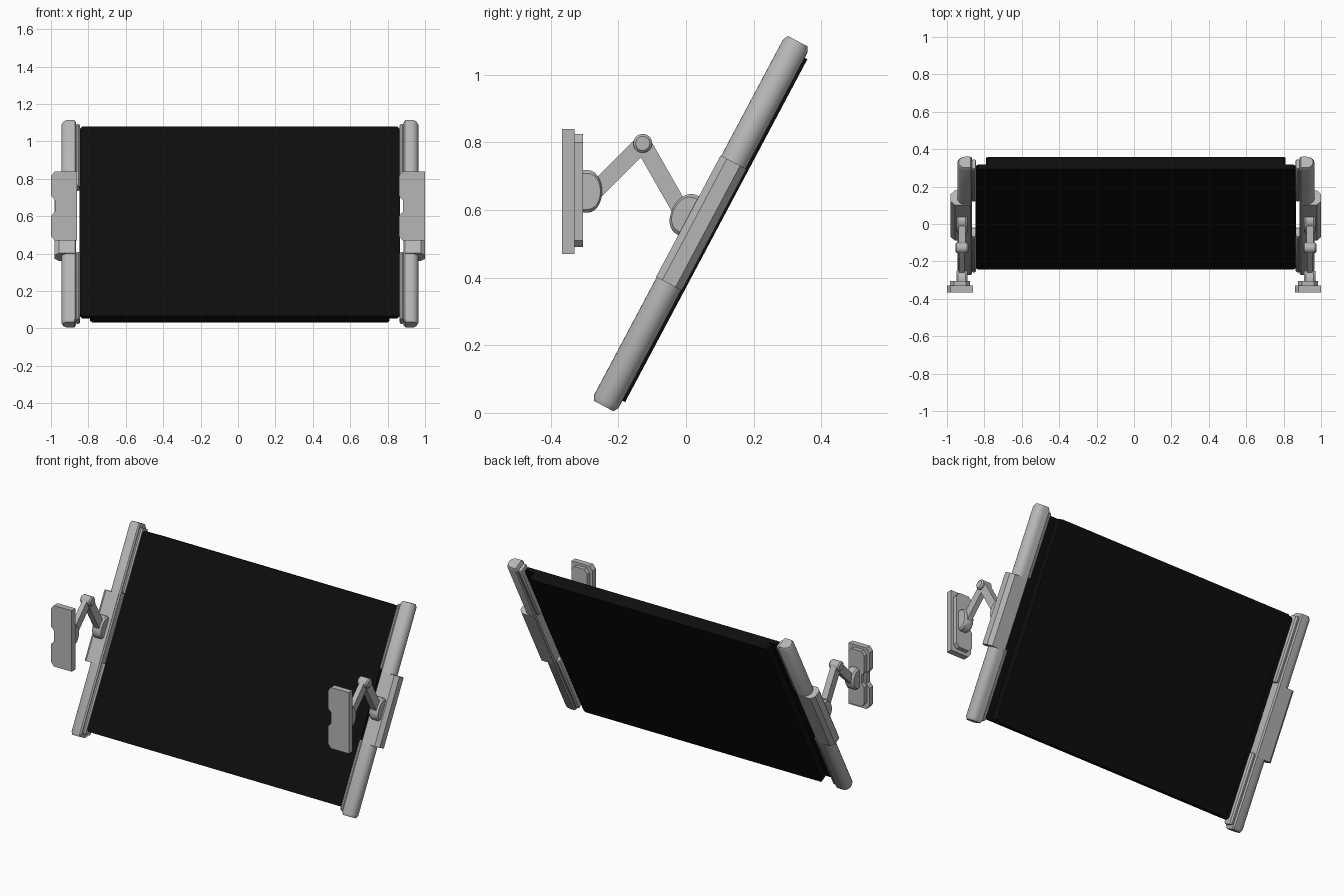
import bpy, bmesh, math

if "Cube" in bpy.data.objects:
    bpy.data.objects.remove(bpy.data.objects["Cube"])

TILT = math.radians(28)
SN, CS = math.sin(TILT), math.cos(TILT)
SHIFT = 0.01      # screen and rails sit slightly to the right


def material(name, value):
    m = bpy.data.materials.new(name)
    m.diffuse_color = (value, value, value, 1)
    m.use_nodes = True
    m.node_tree.nodes["Principled BSDF"].inputs["Base Color"].default_value = m.diffuse_color
    return m


GREY = material("light grey plastic", 0.47)
BLACK = material("black glass", 0.004)


def tilted(x, s, n):
    """x across, s up along the tilted rail, n out of its back."""
    return (x, -0.243 + SN * s + CS * n, 0.02 + CS * s - SN * n)


def loft(name, profile, levels, place, mat=GREY):
    """Stack a 2D profile at (position, scale) levels, mapped by place(a, b, t)."""
    ca = (min(p[0] for p in profile) + max(p[0] for p in profile)) / 2
    cb = (min(p[1] for p in profile) + max(p[1] for p in profile)) / 2
    bm = bmesh.new()
    rings = [[bm.verts.new(place(ca + (a - ca) * k, cb + (b - cb) * k, t))
              for a, b in profile] for t, k in levels]
    count = len(profile)
    bm.faces.new(rings[0])
    bm.faces.new(rings[-1])
    for low, high in zip(rings, rings[1:]):
        for i in range(count):
            j = (i + 1) % count
            bm.faces.new((low[i], low[j], high[j], high[i]))
    bmesh.ops.recalc_face_normals(bm, faces=bm.faces)
    mesh = bpy.data.meshes.new(name)
    bm.to_mesh(mesh)
    bm.free()
    mesh.materials.append(mat)
    ob = bpy.data.objects.new(name, mesh)
    bpy.context.collection.objects.link(ob)
    bpy.context.view_layer.objects.active = ob
    ob.select_set(True)
    bpy.ops.object.shade_smooth_by_angle(angle=math.radians(30))
    ob.select_set(False)
    return ob


def arc(cx, cy, rx, ry, start, end, steps):
    return [(cx + rx * math.cos(math.radians(start + (end - start) * i / steps)),
             cy + ry * math.sin(math.radians(start + (end - start) * i / steps)))
            for i in range(steps + 1)]


def chamfered(x0, x1, y0, y1, c):
    return [(x0 + c, y0), (x1 - c, y0), (x1, y0 + c), (x1, y1 - c),
            (x1 - c, y1), (x0 + c, y1), (x0, y1 - c), (x0, y0 + c)]


# Screen: wide front glass with a narrower back shell
def flat_panel(a, b, t):
    return tilted(a + SHIFT, b, t)


loft("screen_front", chamfered(-0.857, 0.857, 0.04, 1.188, 0.015),
     [(-0.022, 1), (0.003, 1)], flat_panel, BLACK)
loft("screen_back", chamfered(-0.80, 0.80, 0.04, 1.188, 0.01),
     [(0.003, 1), (0.05, 1)], flat_panel, BLACK)

# Side rails, grip strips and sleeves, mirrored
rail = [(0.882, -0.041), (0.875, -0.034), (0.875, 0.034), (0.882, 0.041)]
rail += arc(0.915, 0.0, 0.04, 0.041, 90, -90, 14)
sleeve = [(0.882, -0.043), (0.968, -0.043), (0.99, -0.022),
          (0.99, 0.022), (0.968, 0.043), (0.882, 0.043)]
for side, label in ((-1, "left"), (1, "right")):
    def along(a, b, t, side=side):
        return tilted(side * a + SHIFT, t, b)
    loft(label + "_rail", rail,
         [(0, 0.8), (0.016, 1), (1.206, 1), (1.222, 0.8)], along)
    loft(label + "_sleeve", sleeve, [(0.41, 1), (0.817, 1)], along)
    grip = chamfered(0.854, 0.878, -0.034, 0.034, 0.008)
    for tag, low, high in (("lower", 0.02, 0.425), ("upper", 0.825, 1.20)):
        loft(label + "_" + tag + "_grip", grip,
             [(low, 0.8), (low + 0.01, 1), (high - 0.01, 1), (high, 0.8)], along)


def side_profile(a, b, t):
    return (t, a, b)


def front_profile(a, b, t):
    return (a, t, b)


def link(p, q, half):
    """Straight bar outline between two points."""
    length = math.dist(p, q)
    u, v = (q[0] - p[0]) / length * half, (q[1] - p[1]) / length * half
    return [(p[0] - v, p[1] + u), (q[0] - v, q[1] + u),
            (q[0] + v, q[1] - u), (p[0] + v, p[1] - u)]


# Folding arm and mounting pad, the same on both sides
JOINT = (-0.128, 0.797)
for cx, label in ((-0.93, "left"), (0.93, "right")):
    # pad with clipped corners and a notch on one edge
    x0, x1 = cx - 0.07, cx + 0.07
    pad = [(x1, 0.47), (x1, 0.84), (x0 + 0.02, 0.84), (x0, 0.815),
           (x0, 0.71), (x0 + 0.022, 0.685), (x0 + 0.022, 0.625), (x0, 0.60),
           (x0, 0.495), (x0 + 0.02, 0.47)]
    loft(label + "_pad", pad, [(-0.366, 1), (-0.33, 1)], front_profile)
    x0, x1 = cx - 0.053, cx + 0.053
    base = [(x1 - 0.02, 0.49), (x1, 0.51), (x1, 0.80), (x1 - 0.02, 0.825),
            (x0 + 0.02, 0.825), (x0, 0.80), (x0, 0.70), (x0 + 0.018, 0.68),
            (x0 + 0.018, 0.63), (x0, 0.61), (x0, 0.51), (x0 + 0.02, 0.49)]
    loft(label + "_pad_base", base, [(-0.33, 1), (-0.305, 1)], front_profile)

    # rounded hubs on the pad and on the sleeve
    mid = cx + 0.01
    hub_levels = [(mid - 0.03, 0.84), (mid - 0.02, 1), (mid + 0.02, 1), (mid + 0.03, 0.84)]
    loft(label + "_pad_hub", [(-0.31, 0.592), (-0.31, 0.718)]
         + arc(-0.29, 0.655, 0.042, 0.063, 90, -90, 12), hub_levels, side_profile)

    def sleeve_hub(a, b, t):
        return tilted(t, a, b)
    loft(label + "_sleeve_hub", [(0.55, -0.035), (0.68, -0.035)]
         + arc(0.615, -0.05, 0.065, 0.045, 0, -180, 12), hub_levels, sleeve_hub)

    # two arm links meeting at a round pin
    loft(label + "_pad_arm", link((-0.275, 0.65), JOINT, 0.025),
         [(mid - 0.015, 1), (mid + 0.015, 1)], side_profile)
    loft(label + "_sleeve_arm", link((0.0, 0.572), JOINT, 0.025),
         [(mid - 0.019, 1), (mid + 0.019, 1)], side_profile)
    loft(label + "_joint_pin", arc(*JOINT, 0.028, 0.028, 0, 345, 23),
         [(mid - 0.035, 0.75), (mid - 0.028, 1), (mid + 0.028, 1), (mid + 0.035, 0.75)],
         side_profile)
